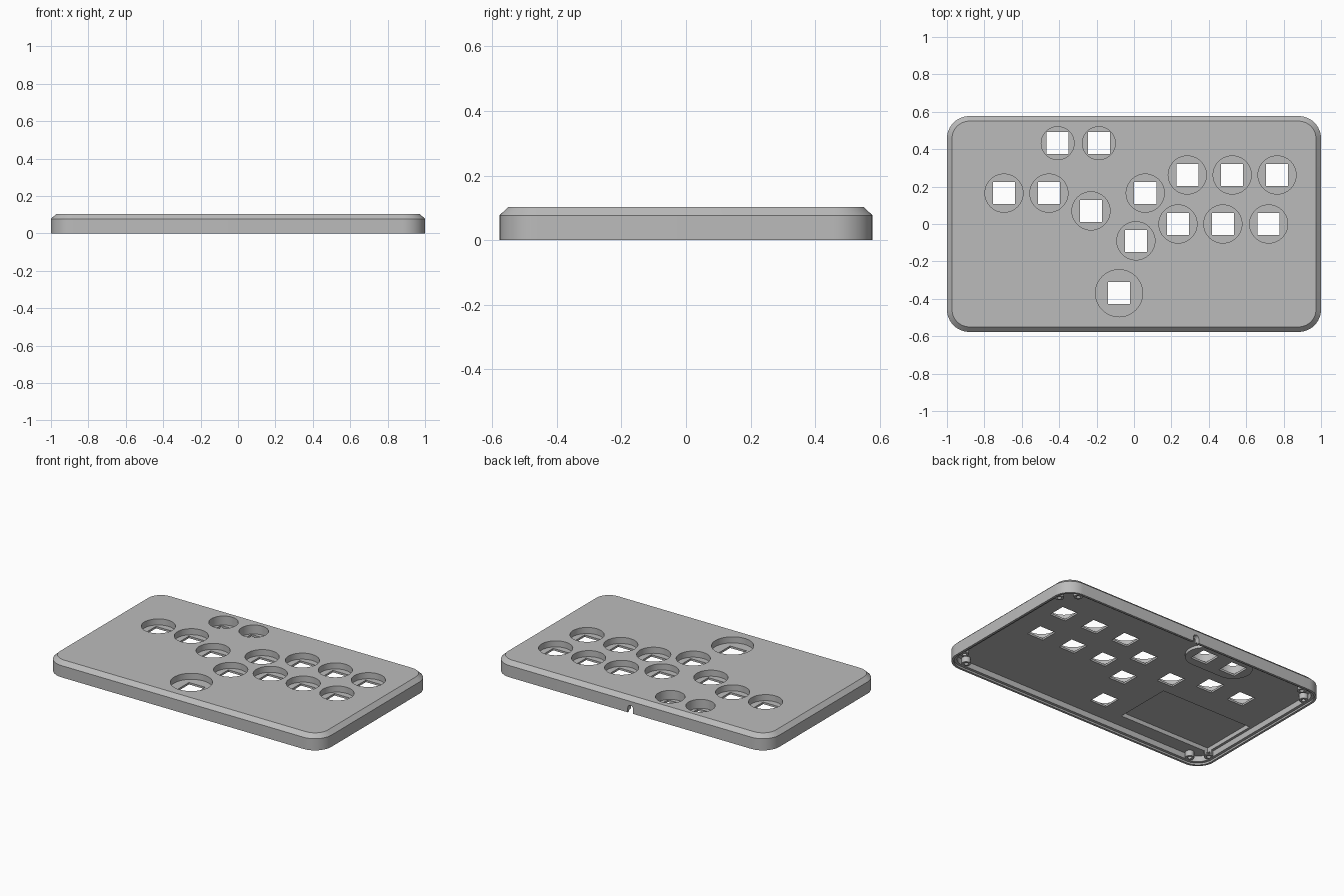
import bpy, bmesh, math

if "Cube" in bpy.data.objects:
    bpy.data.objects.remove(bpy.data.objects["Cube"])

grey = bpy.data.materials.new("plain grey")
grey.use_nodes = True
GREY = (0.5, 0.5, 0.5, 1)
grey.diffuse_color = GREY
grey.node_tree.nodes["Principled BSDF"].inputs["Base Color"].default_value = GREY


def outline(cx, cy, hx, hy, r, steps):
    """Rounded rectangle, or a plain one when r is zero."""
    pts = []
    for k, (sx, sy) in enumerate(((1, 1), (-1, 1), (-1, -1), (1, -1))):
        for i in range(steps + 1 if r else 1):
            a = math.pi / 2 * (k + i / steps)
            pts.append((cx + sx * (hx - r) + r * math.cos(a),
                        cy + sy * (hy - r) + r * math.sin(a)))
    return pts


def prism(bm, cx, cy, hx, hy, r, layers, steps=10, upright=False):
    """Stack outlines at (height, inset) layers and cap the ends."""
    rings = []
    for h, inset in layers:
        pts = outline(cx, cy, hx - inset, hy - inset, max(r - inset, 0), steps)
        rings.append([bm.verts.new((x, h, y) if upright else (x, y, h)) for x, y in pts])
    n = len(rings[0])
    for low, high in zip(rings, rings[1:]):
        for i in range(n):
            j = (i + 1) % n
            bm.faces.new((low[i], low[j], high[j], high[i]))
    bm.faces.new(rings[0][::-1])
    bm.faces.new(rings[-1])


def disc(bm, x, y, r, z0, z1):
    prism(bm, x, y, r - 1e-5, r - 1e-5, r - 2e-5, [(z0, 0), (z1, 0)], 12)


def finish(bm, name):
    bmesh.ops.remove_doubles(bm, verts=bm.verts, dist=1e-6)
    bmesh.ops.recalc_face_normals(bm, faces=bm.faces)
    mesh = bpy.data.meshes.new(name)
    bm.to_mesh(mesh)
    bm.free()
    mesh.materials.append(grey)
    ob = bpy.data.objects.new(name, mesh)
    bpy.context.collection.objects.link(ob)
    return ob


def combine(target, bm, operation):
    """Apply a boolean with the given solid, then drop the solid."""
    tool = finish(bm, "tool")
    tool.hide_render = True
    mod = target.modifiers.new("shape", "BOOLEAN")
    mod.operation, mod.object, mod.solver = operation, tool, "EXACT"
    bpy.context.view_layer.update()
    dg = bpy.context.evaluated_depsgraph_get()
    mesh = bpy.data.meshes.new_from_object(target.evaluated_get(dg))
    target.modifiers.clear()
    target.data = mesh
    bpy.data.objects.remove(tool)


TOP, CEILING, FLOOR = 0.103, 0.05, 0.063
main_buttons = [(-.695, .165), (-.455, .165), (-.23, .07), (.06, .165), (.01, -.09)]
main_buttons += [(x, .262) for x in (.285, .525, .765)]
main_buttons += [(x, 0) for x in (.235, .475, .72)]
small_buttons = [(-.408, .432), (-.188, .432)]
thumb_button = (-.08, -.37)
posts = [(sx * x, sy * y) for sx in (-1, 1) for sy in (-1, 1)
         for x, y in ((.87, .52), (.95, .44))]

# Chamfered shell
bm = bmesh.new()
prism(bm, 0, 0, 1, .577, .12, [(0, 0), (.077, 0), (TOP, .027)], 12)
shell = finish(bm, "controller_case")

# Hollow underside with a stepped lip
bm = bmesh.new()
prism(bm, 0, 0, .985, .562, .105,
      [(-.05, 0), (.012, 0), (.012, .018), (CEILING, .018)], 12)
combine(shell, bm, "DIFFERENCE")

# Raised pad below the small buttons, and screw posts
bm = bmesh.new()
prism(bm, -.298, .432, .227, .115, .1149, [(.03, 0), (.07, 0)])
for x, y in posts:
    disc(bm, x, y, .027, .013, .06)
combine(shell, bm, "UNION")

# Round button wells
bm = bmesh.new()
for x, y in main_buttons:
    disc(bm, x, y, .102, FLOOR, .2)
for x, y in small_buttons:
    disc(bm, x, y, .088, .044, .2)
disc(bm, *thumb_button, .126, FLOOR, .2)
combine(shell, bm, "DIFFERENCE")

# Square switch openings and screw holes
bm = bmesh.new()
for x, y in main_buttons + small_buttons + [thumb_button]:
    prism(bm, x, y, .059, .059, 0, [(-.1, 0), (.2, 0)])
for x, y in posts:
    disc(bm, x, y, .013, -.1, .045)
combine(shell, bm, "DIFFERENCE")

# Board pocket in the underside, and cable notch in the back wall
bm = bmesh.new()
prism(bm, -.615, -.255, .335, .195, 0, [(.02, 0), (.078, 0)])
prism(bm, 0, 0, .02, .05, .0199, [(.53, 0), (.7, 0)], 6, upright=True)
combine(shell, bm, "DIFFERENCE")

shell.data.shade_smooth()
shell.data.set_sharp_from_angle(angle=math.radians(30))
